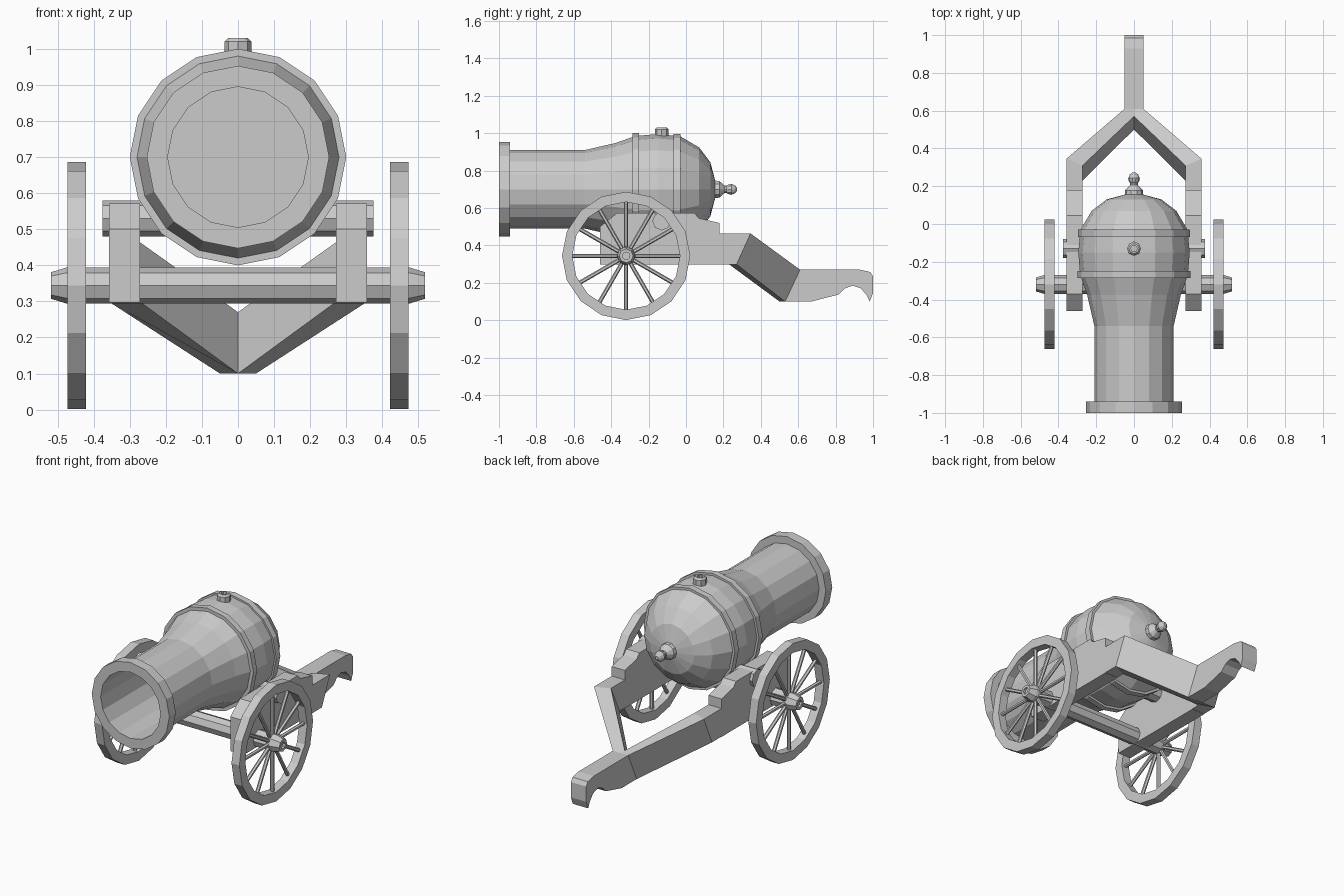
import bpy, bmesh, math
from mathutils import Vector, Matrix

if "Cube" in bpy.data.objects:
    bpy.data.objects.remove(bpy.data.objects["Cube"])

metal = bpy.data.materials.new("plain grey")
metal.diffuse_color = (0.6, 0.6, 0.6, 1)
metal.use_nodes = True
metal.node_tree.nodes["Principled BSDF"].inputs["Base Color"].default_value = metal.diffuse_color


def finish(name, bm, mirror=False):
    bmesh.ops.remove_doubles(bm, verts=bm.verts, dist=1e-5)
    bmesh.ops.recalc_face_normals(bm, faces=bm.faces)
    me = bpy.data.meshes.new(name)
    bm.to_mesh(me)
    bm.free()
    me.materials.append(metal)
    ob = bpy.data.objects.new(name, me)
    bpy.context.collection.objects.link(ob)
    if mirror:
        ob.modifiers.new("mirror", 'MIRROR').use_mirror_merge = False
    return ob


def lathe(name, profile, axis, origin, sides, mirror=False, closed=False):
    """Revolve (position along axis, radius) points around an axis."""
    bm = bmesh.new()
    o = Vector(origin)
    rings = []
    for t, r in profile:
        ring = []
        for i in range(sides):
            a = 2 * math.pi * i / sides
            c, s = r * math.cos(a), r * math.sin(a)
            p = {'x': (t, c, s), 'y': (c, t, s), 'z': (c, s, t)}[axis]
            ring.append(bm.verts.new(o + Vector(p)))
        rings.append(ring)
    pairs = list(zip(rings, rings[1:]))
    if closed:
        pairs.append((rings[-1], rings[0]))
    for a, b in pairs:
        for i in range(sides):
            j = (i + 1) % sides
            bm.faces.new((a[i], a[j], b[j], b[i]))
    return finish(name, bm, mirror)


def loft(name, first, second, mirror=False):
    """Solid between two matching polygons."""
    bm = bmesh.new()
    a = [bm.verts.new(p) for p in first]
    b = [bm.verts.new(p) for p in second]
    bm.faces.new(a)
    bm.faces.new(b)
    for i in range(len(a)):
        j = (i + 1) % len(a)
        bm.faces.new((a[i], a[j], b[j], b[i]))
    return finish(name, bm, mirror)


def slab(name, profile, x0, x1, mirror=False):
    """Side profile (y, z) given thickness across x."""
    return loft(name, [(x0, y, z) for y, z in profile],
                [(x1, y, z) for y, z in profile], mirror)


# barrel with hollow bore, reinforcing bands and round breech
lathe("barrel", [
    (-0.4, 0), (-0.4, 0.195), (-1, 0.195), (-1, 0.253), (-0.94, 0.253), (-0.94, 0.21),
    (-0.54, 0.21), (-0.375, 0.248), (-0.285, 0.28), (-0.285, 0.30), (-0.25, 0.30),
    (-0.25, 0.287), (-0.15, 0.295), (-0.068, 0.287), (-0.068, 0.297), (-0.03, 0.297),
    (-0.03, 0.283), (0.07, 0.224), (0.13, 0.145), (0.158, 0.04), (0.158, 0)],
    'y', (0, 0, 0.7), 16)

# knob on the breech
lathe("breech_knob", [
    (0.14, 0), (0.14, 0.05), (0.178, 0.047), (0.207, 0.02), (0.217, 0.02), (0.225, 0.027),
    (0.243, 0.031), (0.262, 0.022), (0.272, 0.01), (0.272, 0)], 'y', (0, 0, 0.7), 10)

# fuse vent on top
lathe("vent", [(0.97, 0.037), (1.02, 0.037), (1.03, 0.027), (1.03, 0.017), (1.0, 0.017),
               (1.0, 0)], 'z', (0, -0.13, 0), 8)

# trunnion pins
lathe("trunnion", [(0.2, 0.05), (0.375, 0.05), (0.375, 0)], 'x', (0, -0.13, 0.53), 8, True)

# carriage cheeks
slab("cheek", [(-0.46, 0.297), (-0.46, 0.50), (-0.37, 0.572), (0.045, 0.572), (0.07, 0.545),
               (0.18, 0.52), (0.18, 0.297)], 0.272, 0.358, True)

# rails running back from the cheeks
loft("trail_rail",
     [(0.272, 0.18, 0.464), (0.358, 0.18, 0.464), (0.358, 0.345, 0.464), (0.272, 0.31, 0.464)],
     [(0.272, 0.18, 0.299), (0.358, 0.18, 0.299), (0.358, 0.27, 0.299), (0.272, 0.23, 0.299)],
     True)

# slanted arms meeting in the middle
loft("trail_arm",
     [(0.272, 0.31, 0.464), (0.358, 0.345, 0.464), (0.05, 0.61, 0.27), (0, 0.61, 0.27),
      (0, 0.57, 0.27)],
     [(0.272, 0.23, 0.299), (0.358, 0.27, 0.299), (0.05, 0.53, 0.10), (0, 0.53, 0.10),
      (0, 0.50, 0.10)], True)

# single tail with hooked end
slab("trail_hook", [
    (0.53, 0.10), (0.67, 0.10), (0.815, 0.137), (0.85, 0.17), (0.89, 0.185), (0.935, 0.17),
    (0.965, 0.135), (0.982, 0.10), (1.0, 0.145), (1.0, 0.235), (0.985, 0.258), (0.93, 0.27),
    (0.61, 0.27)], -0.05, 0.05)

# axle with tapered hub ends
WY, WZ = -0.32, 0.344
lathe("axle", [(0, 0.05), (0.475, 0.05), (0.518, 0.037), (0.518, 0.02), (0.505, 0.02),
               (0.505, 0)], 'x', (0, WY, WZ), 8, True)

# wheel rims
lathe("wheel_rim", [(0.422, 0.288), (0.473, 0.288), (0.473, 0.343), (0.422, 0.343)],
      'x', (0, WY, WZ), 16, True, True)

# twelve spokes per wheel
bm = bmesh.new()
for i in range(12):
    turn = Matrix.Rotation(i * math.pi / 6, 4, 'X')
    place = Matrix.Translation((0.4475, WY, WZ)) @ turn @ Matrix.Translation((0, 0, 0.165))
    bmesh.ops.create_cone(bm, cap_ends=True, segments=6, radius1=0.011, radius2=0.011,
                          depth=0.26, matrix=place)
finish("wheel_spokes", bm, True)
